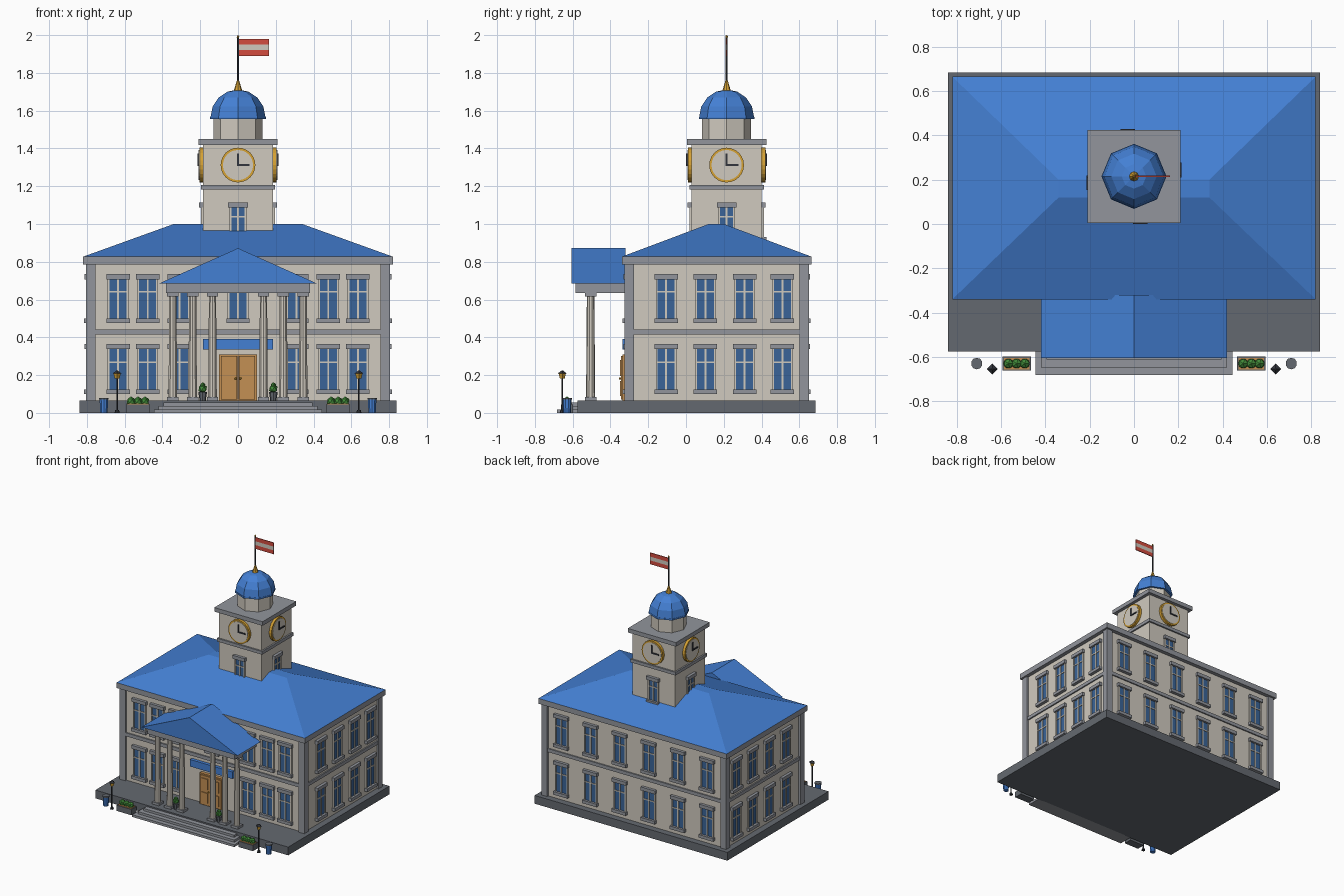
import bpy, bmesh, math
from mathutils import Matrix, Vector

if "Cube" in bpy.data.objects:
    bpy.data.objects.remove(bpy.data.objects["Cube"])


def material(name, *rgb):
    lin = [((c / 255 + 0.055) / 1.055) ** 2.4 for c in rgb] + [1]
    m = bpy.data.materials.new(name)
    m.use_nodes = True
    m.diffuse_color = lin
    m.node_tree.nodes["Principled BSDF"].inputs["Base Color"].default_value = lin
    return m


WALL = material("cream wall", 208, 202, 191)
STONE = material("grey stone", 146, 149, 156)
PLINTH = material("dark grey stone", 100, 105, 112)
ROOF = material("roof blue", 68, 128, 212)
GLASS = material("window blue", 58, 100, 152)
GOLD = material("gold", 214, 162, 52)
WOOD = material("wood", 196, 144, 84)
LEAF = material("leaf green", 66, 140, 58)
IRON = material("dark iron", 50, 53, 60)
RED = material("flag red", 212, 76, 62)


class Part:
    """Collects solids into one named mesh, in a movable local frame."""

    def __init__(self, name):
        self.name, self.bm, self.mats = name, bmesh.new(), []
        self.frame = Matrix()

    def paint(self, verts, mat):
        if mat not in self.mats:
            self.mats.append(mat)
        for f in {f for v in verts for f in v.link_faces}:
            f.material_index = self.mats.index(mat)

    def box(self, mat, x, y, z):
        lo, hi = Vector((x[0], y[0], z[0])), Vector((x[1], y[1], z[1]))
        m = self.frame @ Matrix.Translation((lo + hi) / 2) @ Matrix.Diagonal((*(hi - lo), 1))
        self.paint(bmesh.ops.create_cube(self.bm, size=1, matrix=m)["verts"], mat)

    def cone(self, mat, at, r1, r2, h, n=8, tilt=None, caps=True):
        m = self.frame @ Matrix.Translation(at) @ (tilt or Matrix()) @ Matrix.Translation((0, 0, h / 2))
        self.paint(bmesh.ops.create_cone(self.bm, cap_ends=caps, segments=n, radius1=r1,
                                         radius2=r2, depth=h, matrix=m)["verts"], mat)

    def ball(self, mat, at, r):
        m = self.frame @ Matrix.Translation(at)
        self.paint(bmesh.ops.create_icosphere(self.bm, subdivisions=1, radius=r, matrix=m)["verts"], mat)

    def hull(self, mat, points):
        vs = [self.bm.verts.new(self.frame @ Vector(p)) for p in points]
        bmesh.ops.convex_hull(self.bm, input=vs)
        self.paint(vs, mat)

    def done(self):
        bmesh.ops.recalc_face_normals(self.bm, faces=self.bm.faces)
        me = bpy.data.meshes.new(self.name)
        self.bm.to_mesh(me)
        self.bm.free()
        for m in self.mats:
            me.materials.append(m)
        bpy.context.collection.objects.link(bpy.data.objects.new(self.name, me))


def facing(deg, x, y):
    """Frame on a wall: local x runs along it, local -y points outward."""
    return Matrix.Translation((x, y, 0)) @ Matrix.Rotation(math.radians(deg), 4, 'Z')


def window(p, x, z0, z1, w=0.05):
    p.box(GLASS, (x - w, x + w), (-0.006, 0.01), (z0, z1))
    for s in (-w, 0, w):
        p.box(WALL, (x + s - 0.005, x + s + 0.005), (-0.012, 0.01), (z0, z1))
    mid = z0 + (z1 - z0) * 0.68
    p.box(WALL, (x - w, x + w), (-0.011, 0.01), (mid - 0.004, mid + 0.004))
    p.box(STONE, (x - w - 0.012, x + w + 0.012), (-0.022, 0.01), (z1, z1 + 0.027))
    p.box(STONE, (x - w - 0.012, x + w + 0.012), (-0.025, 0.01), (z0 - 0.024, z0))


# Base and steps
p = Part("base")
p.box(PLINTH, (-0.84, 0.84), (-0.575, 0.685), (0, 0.065))
p.done()
p = Part("steps")
for i in range(3):
    e = 0.445 - 0.025 * i
    p.box(STONE, (-e, e), (-0.682 + 0.035 * i, -0.57), (0, 0.018 * (i + 1)))
p.done()

# Main building with corner piers and bands
p = Part("main_walls")
p.box(WALL, (-0.79, 0.79), (-0.31, 0.635), (0.06, 0.8))
p.done()
p = Part("stone_trim")
for x in (-0.805, 0.755):
    for y in (-0.325, 0.6):
        p.box(STONE, (x, x + 0.05), (y, y + 0.05), (0.065, 0.79))
p.box(STONE, (-0.8, 0.8), (-0.32, 0.645), (0.415, 0.442))
p.box(STONE, (-0.82, 0.82), (-0.34, 0.665), (0.785, 0.827))
p.done()
p = Part("main_roof")
p.hull(ROOF, [(x, y, 0.827) for x in (-0.82, 0.82) for y in (-0.34, 0.665)]
       + [(x, y, 1.0) for x in (-0.34, 0.34) for y in (0.12, 0.2)])
p.done()

# Windows on all four walls
front = [s * x for s in (-1, 1) for x in (0.635, 0.478, 0.31)]
side = [-0.105, 0.103, 0.31, 0.51]
back = [s * x for s in (-1, 1) for x in (0.635, 0.381, 0.127)]
walls = {"front": (0, 0, -0.31, front), "right": (90, 0.79, 0, side),
         "back": (180, 0, 0.635, back), "left": (-90, -0.79, 0, [-y for y in side])}
for name, (deg, wx, wy, spots) in walls.items():
    p = Part(name + "_wall_windows")
    p.frame = facing(deg, wx, wy)
    for x in spots:
        window(p, x, 0.125, 0.337)
        window(p, x, 0.5, 0.707)
    if name == "front":
        window(p, 0, 0.5, 0.707)
    p.done()

# Double door and blue signboard
p = Part("double_door")
p.box(WOOD, (-0.1, 0.1), (-0.335, -0.3), (0.065, 0.31))
for s in (-1, 1):
    a, b = sorted((s * 0.004, s * 0.09))
    p.box(WOOD, (a, b), (-0.343, -0.3), (0.07, 0.3))
    a, b = sorted((s * 0.022, s * 0.074))
    for z in ((0.09, 0.17), (0.195, 0.28)):
        p.box(WOOD, (a, b), (-0.35, -0.3), z)
    p.ball(GOLD, (s * 0.013, -0.35, 0.182), 0.007)
p.box(IRON, (-0.003, 0.003), (-0.337, -0.3), (0.07, 0.3))
p.done()
p = Part("signboard")
p.box(ROOF, (-0.185, 0.185), (-0.335, -0.3), (0.335, 0.39))
p.done()

# Portico
p = Part("portico_columns")
for x in [s * c for s in (-1, 1) for c in (0.135, 0.24, 0.345)]:
    p.cone(WALL, (x, -0.505, 0.08), 0.024, 0.02, 0.54, 10)
    for z in ((0.065, 0.083), (0.615, 0.637)):
        p.box(STONE, (x - 0.03, x + 0.03), (-0.535, -0.475), z)
p.done()
p = Part("portico_beam")
p.box(STONE, (-0.38, 0.38), (-0.585, -0.3), (0.635, 0.686))
p.done()
p = Part("portico_roof")
p.hull(ROOF, [(x, y, z) for y in (-0.605, -0.32)
              for x, z in ((-0.42, 0.684), (0.42, 0.684), (0, 0.872))])
p.done()

# Clock tower
TY = 0.215
p = Part("tower")
for mat, r, z in ((WALL, 0.185, (0.8, 1.43)), (STONE, 0.197, (1.182, 1.207)), (STONE, 0.21, (1.418, 1.45))):
    p.box(mat, (-r, r), (TY - r, TY + r), z)
p.done()
out = Matrix.Rotation(math.pi / 2, 4, 'X')
for name, deg in (("front", 0), ("right", 90), ("back", 180), ("left", 270)):
    a = math.radians(deg)
    p = Part(name + "_clock_and_window")
    p.frame = facing(deg, 0.185 * math.sin(a), TY - 0.185 * math.cos(a))
    window(p, 0, 0.93, 1.088, 0.04)
    p.cone(GOLD, (0, 0, 1.312), 0.092, 0.092, 0.02, 24, out)
    p.cone(WALL, (0, 0, 1.312), 0.08, 0.08, 0.023, 24, out)
    p.box(IRON, (-0.005, 0.005), (-0.029, -0.02), (1.307, 1.372))
    p.box(IRON, (-0.005, 0.062), (-0.029, -0.02), (1.307, 1.317))
    p.done()

# Drum, dome and finial
p = Part("dome_drum")
p.cone(WALL, (0, TY, 1.45), 0.13, 0.13, 0.11)
p.done()
p = Part("dome")
p.cone(ROOF, (0, TY, 1.555), 0.147, 0.147, 0.012)
for i in range(4):
    a, b = (math.radians(22.5 * k) for k in (i, i + 1))
    z = 0.145 * math.sin(a)
    p.cone(ROOF, (0, TY, 1.567 + z), 0.145 * math.cos(a), 0.145 * math.cos(b),
           0.145 * math.sin(b) - z, caps=False)
p.done()
p = Part("finial_and_pole")
p.cone(GOLD, (0, TY, 1.7), 0.024, 0.006, 0.06)
p.cone(IRON, (0, TY, 1.75), 0.005, 0.005, 0.24, 6)
p.ball(GOLD, (0, TY, 1.992), 0.008)
p.done()
p = Part("flag")
for i, mat in enumerate((RED, WALL, RED)):
    p.box(mat, (0.004, 0.163), (TY - 0.003, TY + 0.003), (1.89 + 0.03 * i, 1.92 + 0.03 * i))
p.done()

# Street furniture, mirrored on both sides
for s, label in ((1, "left_"), (-1, "right_")):
    p = Part(label + "planter")
    x = s * 0.53
    p.box(PLINTH, (x - 0.064, x + 0.064), (-0.662, -0.598), (0, 0.045))
    p.box(WOOD, (x - 0.058, x + 0.058), (-0.656, -0.604), (0.04, 0.049))
    for d in (-0.037, 0, 0.037):
        p.ball(LEAF, (x + d, -0.63, 0.062), 0.025)
    p.done()
    p = Part(label + "litter_bin")
    p.cone(ROOF, (s * 0.71, -0.63, 0), 0.02, 0.024, 0.07, 10)
    p.cone(PLINTH, (s * 0.71, -0.63, 0.07), 0.026, 0.026, 0.01, 10)
    p.done()
    p = Part(label + "street_lamp")
    p.cone(IRON, (s * 0.64, -0.655, 0), 0.014, 0.01, 0.015)
    p.cone(IRON, (s * 0.64, -0.655, 0), 0.005, 0.005, 0.185, 6)
    p.cone(GOLD, (s * 0.64, -0.655, 0.183), 0.013, 0.019, 0.025, 4)
    p.cone(IRON, (s * 0.64, -0.655, 0.208), 0.025, 0.004, 0.016, 4)
    p.done()
    p = Part(label + "potted_shrub")
    p.cone(PLINTH, (s * 0.187, -0.505, 0.065), 0.016, 0.023, 0.045)
    p.ball(LEAF, (s * 0.187, -0.505, 0.128), 0.025)
    p.ball(LEAF, (s * 0.187, -0.505, 0.146), 0.016)
    p.done()
